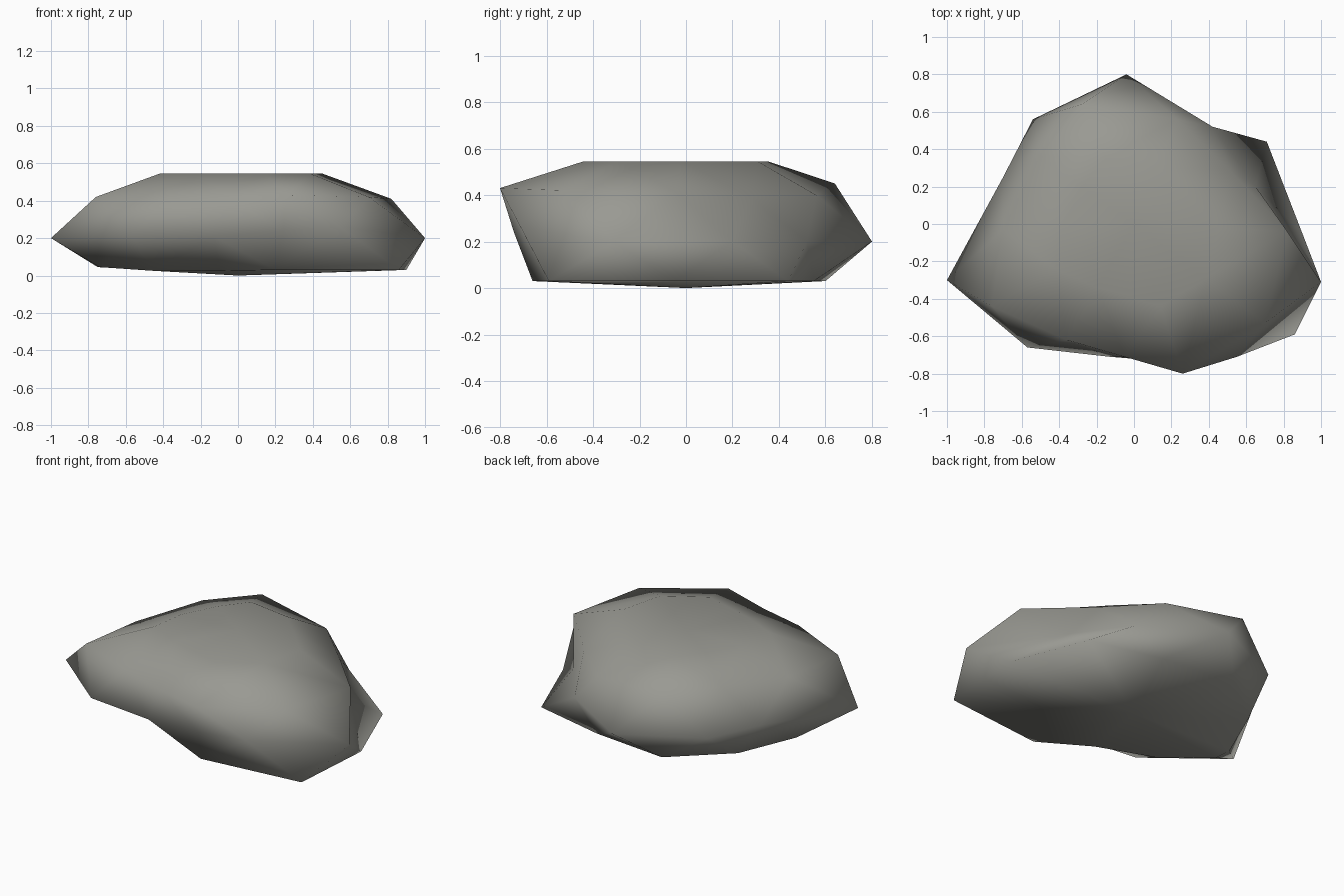
import bpy
import bmesh
import math
from mathutils import Vector

# Remove the default object only
default_cube = bpy.data.objects.get("Cube")
if default_cube:
    bpy.data.objects.remove(default_cube, do_unlink=True)


def make_material(name, colour):
    material = bpy.data.materials.new(name)
    material.use_nodes = True
    material.diffuse_color = colour
    shader = material.node_tree.nodes["Principled BSDF"]
    shader.inputs["Base Color"].default_value = colour
    shader.inputs["Roughness"].default_value = 0.9
    return material


# Foot of the stone, undercut at the front right
foot_outline = [
    (-.74, -.15, .045), (-.45, -.34, .025), (-.1, -.47, .025), (.2, -.66, .03),
    (.86, -.59, .03), (.9, -.05, .03), (.71, .44, .03), (.24, .55, .03),
    (-.25, .6, .03), (-.59, .32, .04), (-.75, -.04, .045)]

# Widest line around the sides, with a hollow on the left flank
waist_outline = [
    (-1, -.3, .2), (-.57, -.66, .21), (-.13, -.71, .21), (.24, -.74, .24),
    (.55, -.71, .26), (1, -.31, .2), (.65, .2, .2), (.42, .52, .2),
    (-.04, .8, .2), (-.54, .56, .21), (-.7, .25, .22)]

# Shoulder line where the sides roll over to the top
shoulder_outline = [
    (-.76, -.44, .42), (-.36, -.62, .43), (-.05, -.71, .42), (.26, -.8, .43),
    (.7, -.53, .42), (.82, -.04, .41), (.52, .28, .39), (.23, .56, .4),
    (-.28, .64, .45), (-.5, .36, .46), (-.7, -.03, .42)]

# Gentle crown drawn in from the shoulder
crown_outline = [(x * .55, y * .55, .545) for x, y, z in shoulder_outline]


def add_ring(bm, outline):
    return [bm.verts.new(Vector(point)) for point in outline]


def bridge(bm, lower, upper):
    count = len(lower)
    for i in range(count):
        j = (i + 1) % count
        bm.faces.new((lower[i], lower[j], upper[j], upper[i]))


def close_with_fan(bm, ring, centre):
    tip = bm.verts.new(centre)
    for a, b in zip(ring, ring[1:] + ring[:1]):
        bm.faces.new((a, b, tip))


def build_boulder(name, outlines, material):
    bm = bmesh.new()
    rings = [add_ring(bm, outline) for outline in outlines]
    for lower, upper in zip(rings, rings[1:]):
        bridge(bm, lower, upper)
    close_with_fan(bm, rings[0], (0, 0, 0))
    close_with_fan(bm, rings[-1], (0, 0, .54))
    bmesh.ops.triangulate(bm, faces=bm.faces[:], quad_method='SHORT_EDGE')
    bmesh.ops.recalc_face_normals(bm, faces=bm.faces[:])
    mesh = bpy.data.meshes.new(name)
    bm.to_mesh(mesh)
    bm.free()
    mesh.materials.append(material)
    boulder = bpy.data.objects.new(name, mesh)
    bpy.context.collection.objects.link(boulder)
    return boulder


stone_grey = make_material("stone_grey", (.32, .32, .29, 1))
boulder = build_boulder(
    "boulder",
    [foot_outline, waist_outline, shoulder_outline, crown_outline],
    stone_grey)

# Worn, rounded shading with only the tightest creases kept sharp
bpy.ops.object.select_all(action='DESELECT')
boulder.select_set(True)
bpy.context.view_layer.objects.active = boulder
bpy.ops.object.shade_smooth_by_angle(angle=math.radians(100))
